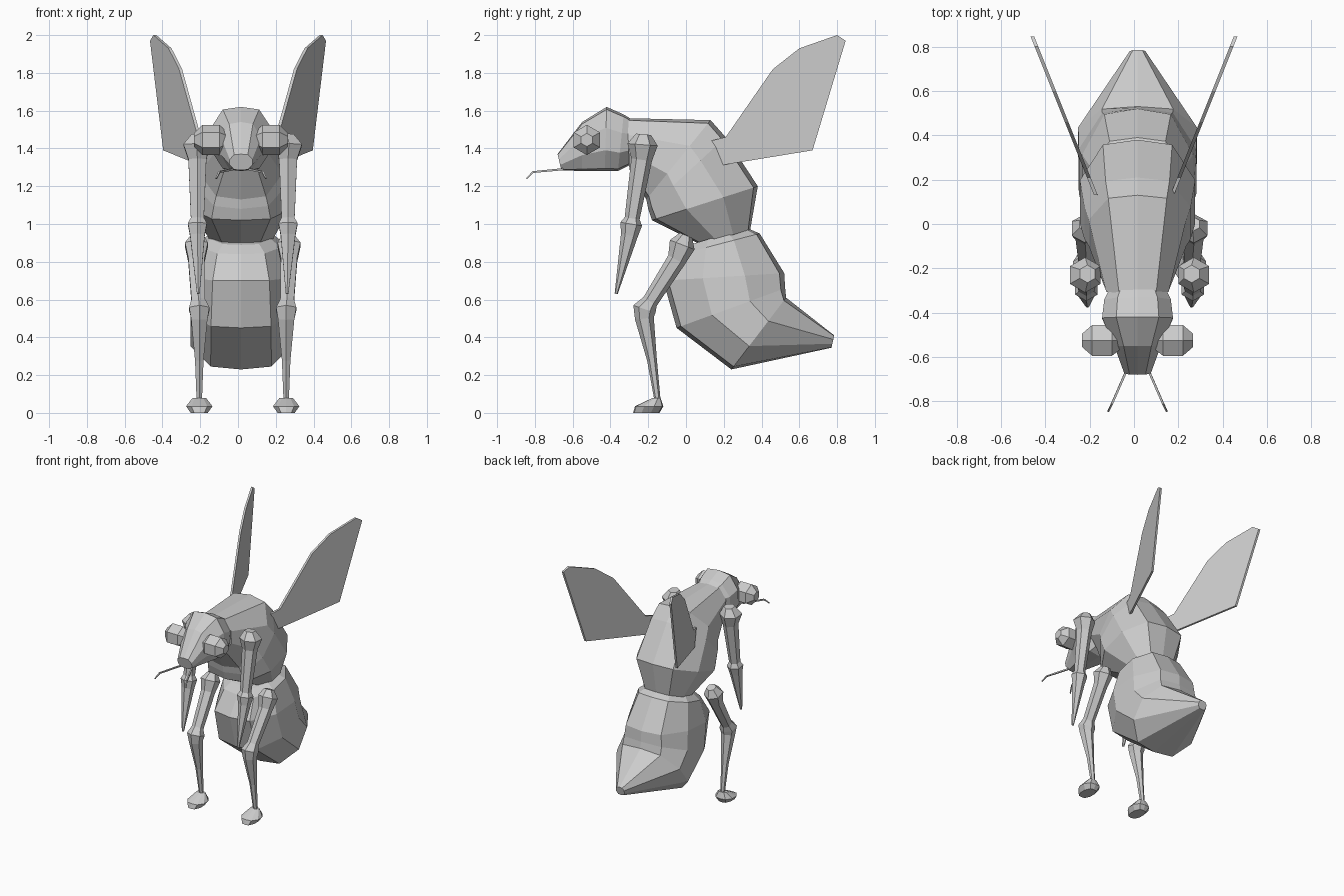
import bpy, bmesh, math
from mathutils import Vector

if "Cube" in bpy.data.objects:
    bpy.data.objects.remove(bpy.data.objects["Cube"], do_unlink=True)

grey = bpy.data.materials.new("plain grey")
grey.use_nodes = True
tone = (0.6, 0.6, 0.6, 1)
grey.diffuse_color = tone
grey.node_tree.nodes["Principled BSDF"].inputs["Base Color"].default_value = tone

BODY_X = 0.016   # body axis
LIMB_X = 0.025   # limb axis


def loft(name, rings):
    """Skin a list of equal rings and cap both ends, flat shaded."""
    bm = bmesh.new()
    loops = [[bm.verts.new(p) for p in ring] for ring in rings]
    n = len(loops[0])
    for a, b in zip(loops, loops[1:]):
        for i in range(n):
            j = (i + 1) % n
            bm.faces.new((a[i], a[j], b[j], b[i]))
    bm.faces.new(loops[0][::-1])
    bm.faces.new(loops[-1])
    bmesh.ops.recalc_face_normals(bm, faces=bm.faces)
    mesh = bpy.data.meshes.new(name)
    bm.to_mesh(mesh)
    bm.free()
    mesh.materials.append(grey)
    obj = bpy.data.objects.new(name, mesh)
    bpy.context.collection.objects.link(obj)
    return obj


# Ten-sided section: flat front and back panels with a centre edge
HALF = [(0, -1), (0.6, -0.92), (1, -0.35), (1, 0.35), (0.6, 0.92), (0, 1)]
SECTION = HALF + [(-x, y) for x, y in HALF[-2:0:-1]]


def section(back, front, half_width, cx=BODY_X):
    """Ring spanning two side-profile points (y, z)."""
    b, f = Vector(back), Vector(front)
    mid, arm = (b + f) / 2, (b - f) / 2
    return [(cx + px * half_width, *(mid + arm * py)) for px, py in SECTION]


def tube(name, path, sides):
    """Ring tube through (x, y, z, radius) points."""
    pts = [Vector(p[:3]) for p in path]
    rings = []
    for i, p in enumerate(pts):
        d = pts[min(i + 1, len(pts) - 1)] - pts[max(i - 1, 0)]
        u = Vector((1, 0, 0))
        v = d.cross(u).normalized()
        turn = [2 * math.pi * (k + 0.5) / sides for k in range(sides)]
        rings.append([p + path[i][3] * (u * math.cos(t) + v * math.sin(t)) for t in turn])
    return loft(name, rings)


# Trunk
loft("thorax", [section(*r) for r in (
    ((-0.31, 1.56), (-0.30, 1.29), 0.14),
    ((0.13, 1.55), (-0.21, 1.13), 0.22),
    ((0.21, 1.46), (-0.20, 1.08), 0.24),
    ((0.38, 1.20), (-0.18, 1.02), 0.26),
    ((0.34, 0.97), (0.06, 0.90), 0.17),
    ((0.31, 0.93), (0.08, 0.86), 0.15))])

loft("abdomen", [section(*r) for r in (
    ((0.32, 0.98), (0.02, 0.89), 0.16),
    ((0.39, 0.95), (-0.03, 0.84), 0.21),
    ((0.52, 0.74), (-0.12, 0.70), 0.25),
    ((0.525, 0.66), (-0.05, 0.45), 0.265),
    ((0.53, 0.61), (0.24, 0.23), 0.268),
    ((0.785, 0.41), (0.77, 0.345), 0.035))])

# Head with tapering snout
loft("head", [section(*r) for r in (
    ((-0.28, 1.55), (-0.28, 1.32), 0.12),
    ((-0.33, 1.58), (-0.36, 1.28), 0.15),
    ((-0.42, 1.62), (-0.43, 1.28), 0.16),
    ((-0.55, 1.54), (-0.55, 1.28), 0.105),
    ((-0.68, 1.37), (-0.66, 1.285), 0.06))])

WING = [(0.13, 1.44), (0.21, 1.46), (0.46, 1.82), (0.60, 1.93), (0.80, 2.0),
        (0.845, 1.97), (0.67, 1.39), (0.18, 1.31)]

for side, s in (("left", 1), ("right", -1)):
    # Faceted eye, a six-sided drum with narrowed ends
    rings = []
    for x, r in ((0.07, 0.04), (0.115, 0.08), (0.205, 0.08), (0.25, 0.035)):
        turn = [math.pi / 3 * k + math.pi / 6 for k in range(6)]
        rings.append([(BODY_X + s * x, -0.525 + r * math.cos(t), 1.445 + r * math.sin(t))
                      for t in turn])
    loft(side + "_eye", rings)

    # Thin mouth feeler
    tube(side + "_feeler", [(BODY_X + s * x, y, z, r) for x, y, z, r in (
        (0.045, -0.65, 1.29, 0.008),
        (0.115, -0.81, 1.275, 0.007),
        (0.132, -0.845, 1.24, 0.005))], 4)

    # Arm ending in a spike
    tube(side + "_arm", [(LIMB_X + s * x, y, z, r) for x, y, z, r in (
        (0.235, -0.225, 1.475, 0.04),
        (0.245, -0.23, 1.42, 0.08),
        (0.24, -0.235, 1.34, 0.055),
        (0.24, -0.285, 1.03, 0.04),
        (0.24, -0.29, 1.00, 0.058),
        (0.24, -0.30, 0.94, 0.045),
        (0.235, -0.37, 0.63, 0.008))], 6)

    # Leg from hip to ankle
    tube(side + "_leg", [(LIMB_X + s * x, y, z, r) for x, y, z, r in (
        (0.24, -0.00, 0.94, 0.035),
        (0.245, -0.02, 0.89, 0.07),
        (0.245, -0.05, 0.81, 0.05),
        (0.235, -0.19, 0.59, 0.042),
        (0.23, -0.22, 0.55, 0.062),
        (0.23, -0.22, 0.50, 0.05),
        (0.23, -0.18, 0.28, 0.026),
        (0.23, -0.15, 0.06, 0.016))], 6)

    # Foot
    loft(side + "_foot", [section((b, z), (f, z), w, LIMB_X + s * 0.23) for b, f, z, w in (
        (-0.14, -0.28, 0.0, 0.045),
        (-0.12, -0.27, 0.035, 0.07),
        (-0.135, -0.175, 0.08, 0.035))])

    # Thin blade wing, flaring outward towards the back
    loft(side + "_wing", [[(s * (0.12 + 0.4 * y + t), y, z) for y, z in WING]
                          for t in (-0.008, 0.008)])
